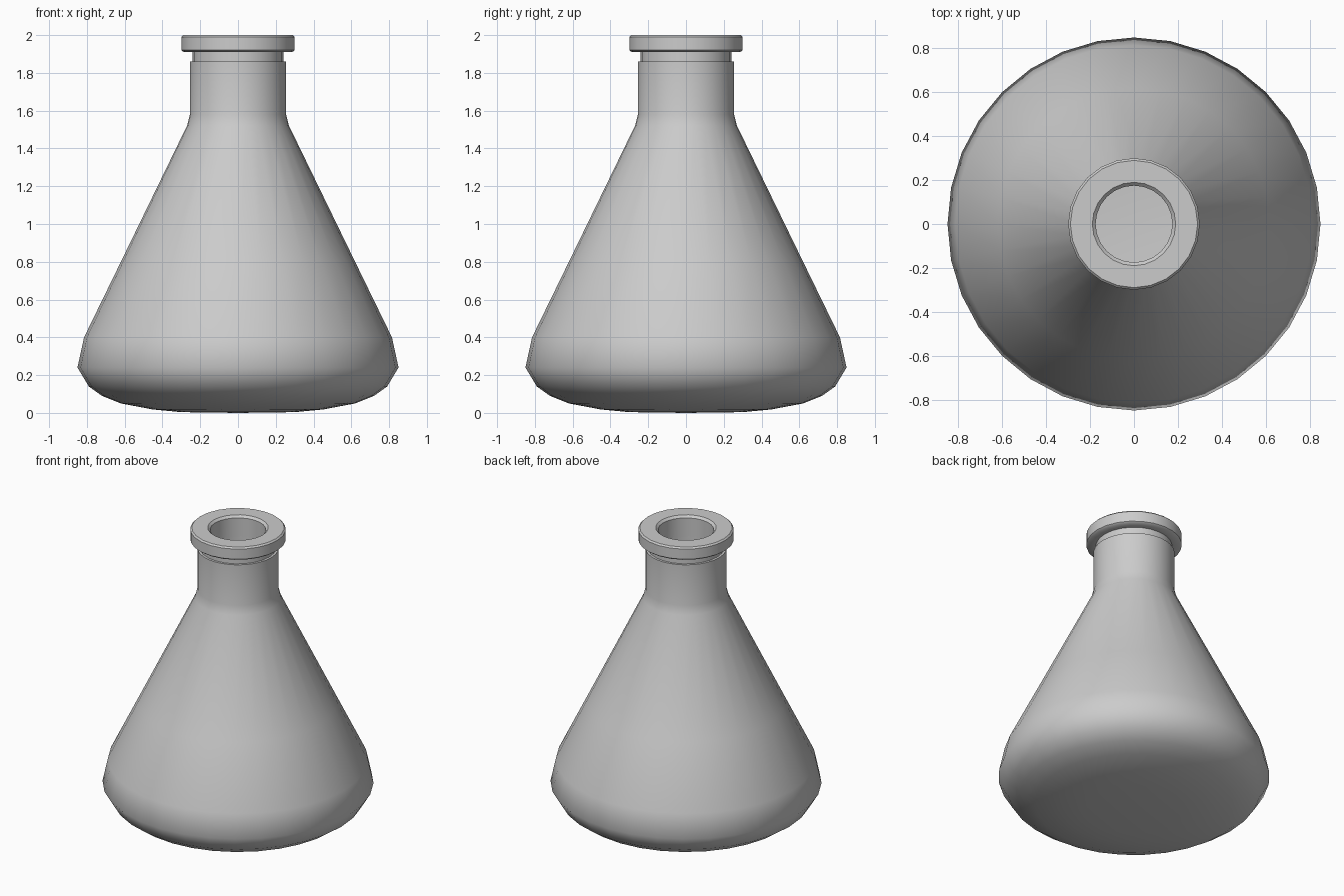
import bpy, bmesh, math

if "Cube" in bpy.data.objects:
    bpy.data.objects.remove(bpy.data.objects["Cube"])


def lathe(name, profile, segments, closed=False, angle=40):
    """Spin an (r, z) profile around z; points with r = 0 become poles."""
    bm = bmesh.new()
    rings = []
    for r, z in profile:
        if r == 0:
            rings.append([bm.verts.new((0, 0, z))] * segments)
        else:
            rings.append([bm.verts.new((r * math.cos(2 * math.pi * i / segments),
                                        r * math.sin(2 * math.pi * i / segments), z))
                          for i in range(segments)])
    pairs = list(zip(rings, rings[1:]))
    if closed:
        pairs.append((rings[-1], rings[0]))
    for a, b in pairs:
        for i in range(segments):
            j = (i + 1) % segments
            quad = list(dict.fromkeys((a[i], a[j], b[j], b[i])))
            bm.faces.new(quad)
    bmesh.ops.recalc_face_normals(bm, faces=bm.faces)
    mesh = bpy.data.meshes.new(name)
    bm.to_mesh(mesh)
    bm.free()
    obj = bpy.data.objects.new(name, mesh)
    bpy.context.collection.objects.link(obj)
    bpy.ops.object.select_all(action='DESELECT')
    obj.select_set(True)
    bpy.context.view_layer.objects.active = obj
    bpy.ops.object.shade_smooth_by_angle(angle=math.radians(angle))
    return obj


# Conical body and neck: outer wall up, then inner wall back down
lathe("flask_body", [
    (0, 0), (0.30, 0.004), (0.45, 0.018), (0.62, 0.05), (0.72, 0.09),
    (0.79, 0.14), (0.85, 0.24), (0.815, 0.40), (0.62, 0.80),
    (0.27, 1.52), (0.255, 1.58), (0.255, 1.86),
    (0.178, 1.86), (0.178, 1.57), (0.22, 1.48), (0.57, 0.78),
    (0.76, 0.39), (0.79, 0.25), (0.74, 0.17), (0.60, 0.09),
    (0.30, 0.045), (0, 0.04)], 32, angle=50)

# Rolled lip with a narrower collar joining it to the neck
lathe("lip", [
    (0.178, 1.85), (0.24, 1.85), (0.24, 1.91), (0.287, 1.91), (0.30, 1.92),
    (0.30, 1.99), (0.29, 2.0), (0.19, 2.0), (0.175, 1.985)], 24, closed=True)
